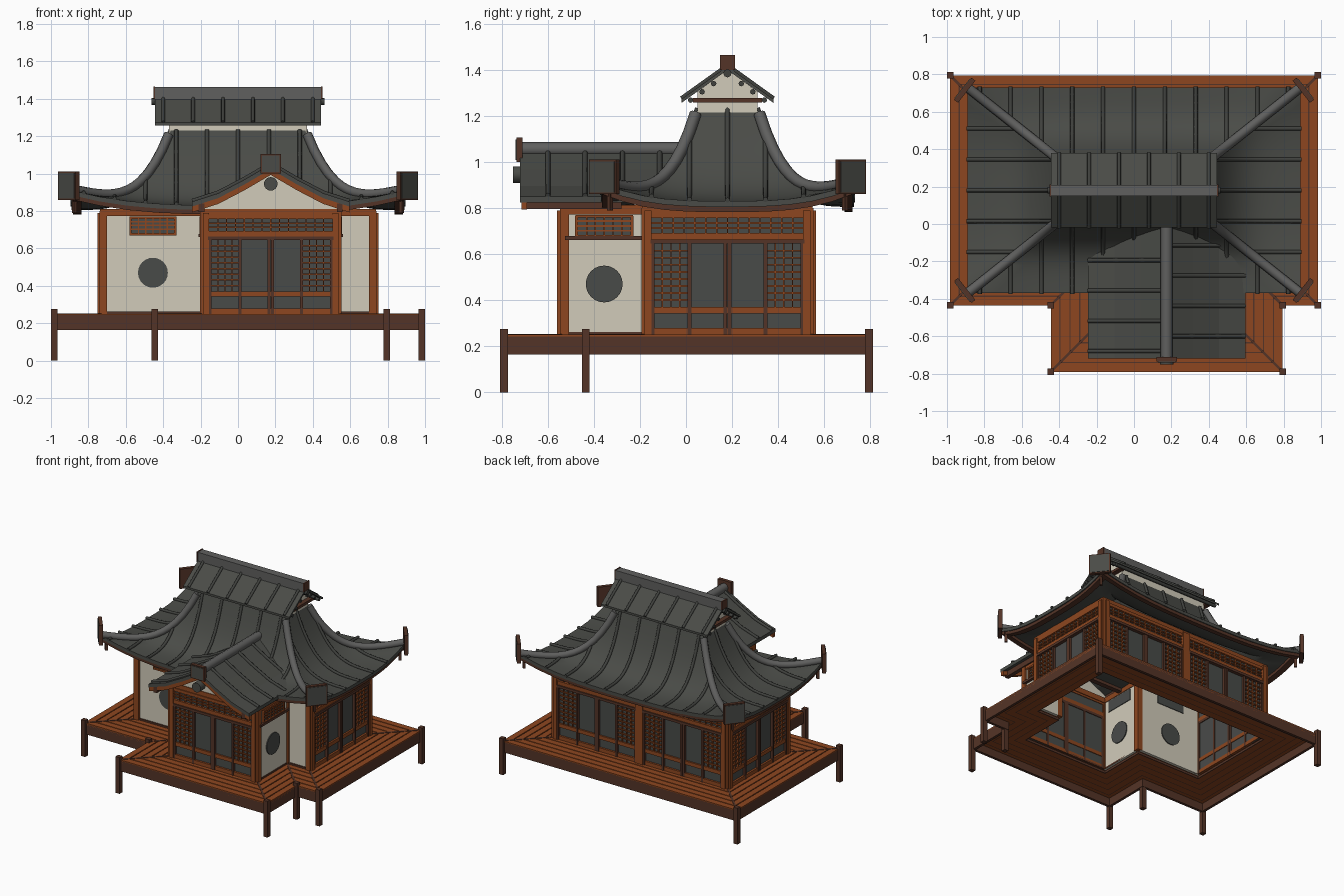
import bpy, bmesh, math
from mathutils import Matrix, Vector

if "Cube" in bpy.data.objects:
    bpy.data.objects.remove(bpy.data.objects["Cube"])


def material(name, r, g, b):
    m = bpy.data.materials.new(name)
    m.use_nodes = True
    m.diffuse_color = (r, g, b, 1)
    m.node_tree.nodes["Principled BSDF"].inputs["Base Color"].default_value = (r, g, b, 1)
    return m


TILE = material("roof tile", .068, .071, .063)
RIB = material("tile rib", .05, .052, .047)
RIDGE = material("ridge tile", .115, .115, .112)
WOOD = material("orange wood", .27, .062, .014)
DARK = material("dark wood", .088, .034, .02)
PLASTER = material("plaster", .64, .6, .49)
GLASS = material("dark glass", .066, .07, .066)


class Part:
    """Collects solids into one named mesh object."""
    def __init__(self, name, loc=(0, 0, 0), angle=0):
        self.name, self.bm, self.mats = name, bmesh.new(), []
        self.base = Matrix.Translation(loc) @ Matrix.Rotation(angle, 4, 'Z')

    def paint(self, faces, mat):
        if mat not in self.mats:
            self.mats.append(mat)
        for f in faces:
            f.material_index = self.mats.index(mat)

    def solid(self, matrix, mat):
        verts = bmesh.ops.create_cube(self.bm, size=1, matrix=self.base @ matrix)["verts"]
        self.paint({f for v in verts for f in v.link_faces}, mat)

    def box(self, x0, x1, y0, y1, z0, z1, mat):
        self.solid(Matrix.Translation(((x0 + x1) / 2, (y0 + y1) / 2, (z0 + z1) / 2))
                   @ Matrix.Diagonal((x1 - x0, y1 - y0, z1 - z0, 1)), mat)

    def beam(self, p, q, w, h, mat):
        p, q = Vector(p), Vector(q)
        turn = (q - p).to_track_quat('X', 'Z').to_matrix().to_4x4()
        self.solid(Matrix.Translation((p + q) / 2) @ turn
                   @ Matrix.Diagonal(((q - p).length, w, h, 1)), mat)

    def disc(self, x, z, r, y0, y1, mat):
        m = Matrix.Translation((x, (y0 + y1) / 2, z)) @ Matrix.Rotation(math.pi / 2, 4, 'X')
        verts = bmesh.ops.create_cone(self.bm, cap_ends=True, segments=24, radius1=r, radius2=r,
                                      depth=abs(y1 - y0), matrix=self.base @ m)["verts"]
        self.paint({f for v in verts for f in v.link_faces}, mat)

    def grid(self, loops, mat, wrap=True):
        """Skin closed loops; wrap joins last to first, otherwise the ends are capped."""
        rows = [[self.bm.verts.new(self.base @ Vector(p)) for p in loop] for loop in loops]
        n, faces = len(rows[0]), []
        for i in range(len(rows) - (0 if wrap else 1)):
            a, b = rows[i], rows[(i + 1) % len(rows)]
            faces += [self.bm.faces.new((a[j], a[(j + 1) % n], b[(j + 1) % n], b[j])) for j in range(n)]
        if not wrap:
            faces += [self.bm.faces.new(rows[0]), self.bm.faces.new(rows[-1])]
        self.paint(faces, mat)

    def done(self, smooth=False):
        bmesh.ops.recalc_face_normals(self.bm, faces=self.bm.faces)
        mesh = bpy.data.meshes.new(self.name)
        self.bm.to_mesh(mesh)
        self.bm.free()
        for m in self.mats:
            mesh.materials.append(m)
        ob = bpy.data.objects.new(self.name, mesh)
        bpy.context.collection.objects.link(ob)
        if smooth:
            bpy.ops.object.select_all(action='DESELECT')
            ob.select_set(True)
            bpy.context.view_layer.objects.active = ob
            bpy.ops.object.shade_smooth_by_angle(angle=math.radians(35))


def tubes(name, paths, r, mat):
    cu = bpy.data.curves.new(name, 'CURVE')
    cu.dimensions, cu.bevel_depth, cu.bevel_resolution, cu.use_fill_caps = '3D', r, 2, True
    for path in paths:
        sp = cu.splines.new('POLY')
        sp.points.add(len(path) - 1)
        for pt, co in zip(sp.points, path):
            pt.co = (*co, 1)
    cu.materials.append(mat)
    bpy.context.collection.objects.link(bpy.data.objects.new(name, cu))


def outline(d, z):
    """Stepped floor plan, moved inwards by d."""
    X, back, front, x0, x1, porch = .983 - d, .795 - d, -.435 + d, -.445 + d, .795 - d, -.79 + d
    return [(-X, front, z), (x0, front, z), (x0, porch, z), (x1, porch, z),
            (x1, front, z), (X, front, z), (X, back, z), (-X, back, z)]


def ring(part, d0, d1, z0, z1, mat):
    part.grid([outline(d0, z0), outline(d0, z1), outline(d1, z1), outline(d1, z0)], mat)


# Deck: skirt, concentric planks, mitre strips and posts
deck = Part("deck")
ring(deck, 0, .02, .165, .243, DARK)
for i in range(5):
    d = i * .053
    ring(deck, d, d + .046, .225, .25, WOOD)
    ring(deck, d + .046, d + .053, .225, .243, DARK)
for p, q in zip(outline(.01, .249), outline(.26, .249)):
    deck.beam(p, q, .014, .008, DARK)
deck.done()
posts = Part("deck_posts")
for x, y, z in outline(0, 0):
    posts.box(x - .017, x + .017, y - .017, y + .017, 0, .275, DARK)
posts.done()

# House frame: corner posts, sill and top plate
frame = Part("house_frame")
for x, y, z in outline(.262, 0):
    frame.box(x - .02, x + .02, y - .02, y + .02, .25, .8, WOOD)
ring(frame, .25, .275, .25, .262, DARK)
ring(frame, .245, .28, .772, .812, WOOD)
frame.done()


def lattice(part, x0, x1, z0, z1, nx, nz):
    for i in range(1, nx):
        x = x0 + (x1 - x0) * i / nx
        part.box(x - .003, x + .003, -.018, 0, z0, z1, WOOD)
    for i in range(1, nz):
        z = z0 + (z1 - z0) * i / nz
        part.box(x0, x1, -.016, 0, z - .004, z + .004, WOOD)


def screen_wall(name, loc, angle):
    """Sliding doors between lattice panels under a transom; outward is local -y."""
    w = Part(name, loc, angle)
    w.box(-.34, .34, -.005, .01, .25, .78, GLASS)
    for z0, z1, depth, mat in ((.25, .278, .02, WOOD), (.342, .37, .018, WOOD), (.645, .664, .03, DARK),
                               (.664, .692, .022, WOOD), (.757, .78, .022, WOOD)):
        w.box(-.335, .335, -depth, .015, z0, z1, mat)
    for x in (-.325, -.165, -.009, .009, .165, .325):
        w.box(x - .008, x + .008, -.024, .015, .25, .645, DARK)
    for s in (-1, 1):
        w.box(s * .345 - .016, s * .345 + .016, -.03, .015, .25, .79, WOOD)
        lattice(w, min(s * .17, s * .32), max(s * .17, s * .32), .37, .645, 4, 9)
    lattice(w, -.33, .33, .692, .757, 14, 3)
    w.done()


screen_wall("porch_doors", (.175, -.53, 0), 0)
screen_wall("left_doors", (.72, .18, 0), math.pi / 2)
screen_wall("right_doors", (-.72, .18, 0), -math.pi / 2)
for side, x in (("left", .36), ("right", -.36)):
    screen_wall("back_doors_" + side, (x, .535, 0), math.pi)


def plaster_wall(name, loc, angle, half, window=True, band=False):
    w = Part(name, loc, angle)
    w.box(-half, half, -.005, .015, .25, .79, PLASTER)
    if window:
        w.disc(0, .47, .08, -.012, .022, GLASS)
        w.box(-.115, .115, -.01, .02, .68, .765, GLASS)
        lattice(w, -.115, .115, .68, .765, 6, 4)
        w.box(-.125, .125, -.022, 0, .67, .682, WOOD)
        w.box(-.125, .125, -.022, 0, .758, .77, WOOD)
        for x in (-.12, .12):
            w.box(x - .006, x + .006, -.02, 0, .675, .765, WOOD)
    if band:
        w.box(-half, half, -.026, 0, .66, .678, DARK)
    w.done()


plaster_wall("front_wall_right", (-.455, -.17, 0), 0, .265)
plaster_wall("front_wall_left", (.63, -.17, 0), 0, .09, False)
plaster_wall("porch_wall_left", (.535, -.355, 0), math.pi / 2, .17, True, True)
plaster_wall("porch_wall_right", (-.185, -.355, 0), -math.pi / 2, .17, True, True)

# Main roof: a curved hip roof with rising corners
CY = .18


def roof_point(ux, uy, t, dz=0):
    lift = .08 * t ** 1.5 * min(abs(ux), abs(uy)) ** 3
    z = .83 + .4 * max(0, 1 - t) ** 3.6 + lift + dz
    return (ux * (.36 + .53 * t), CY + uy * (.13 + .42 * t), z)


def roof_shell(name, t0, t1, steps, dz, thick, mat):
    n, square = 12, []
    for c, s in ((1, 0), (0, 1), (-1, 0), (0, -1)):
        square += [(c * k + s, s * k - c) for k in (-1 + 2 * i / n for i in range(n))]
    ts = [t0 + (t1 - t0) * i / steps for i in range(steps + 1)]
    section = [(t, dz) for t in ts] + [(t, dz - thick) for t in reversed(ts)]
    shell = Part(name)
    shell.grid([[roof_point(x, y, t, d) for x, y in square] for t, d in section], mat)
    shell.done(True)


roof_shell("main_roof", 0, 1, 14, 0, .025, TILE)
roof_shell("eave_board", .9, .985, 2, -.024, .024, DARK)

ribs, hips = [], []
for s in (-1, 1):
    for along, half, grow, count in ((0, .36, .53, 5), (1, .13, .42, 2)):
        for i in range(-count, count + 1):
            c = i * .165
            t0 = max(0, (abs(c) - half) / grow)
            path = []
            for k in range(11):
                t = t0 + (1.01 - t0) * k / 10
                u = c / (half + grow * t)
                path.append(roof_point(*((s, u) if along else (u, s)), t, .004))
            ribs.append(path)
    for sx in (-1, 1):
        hips.append([roof_point(sx, s, .02 + i * .07, .008) for i in range(15)])
tubes("roof_ribs", ribs, .011, RIB)
tubes("hip_ridges", hips, .026, RIDGE)


def end_plate(part, w, z0, z1):
    part.box(-w, w, -.013, .013, z0, z1, DARK)
    part.box(-w + .008, w - .008, -.017, 0, z0 + .008, z1 - .008, TILE)


for sx in (-1, 1):
    for sy in (-1, 1):
        plate = Part("hip_end_plate", (sx * .905, CY + sy * .535, 0),
                     math.atan2(sy * .42, sx * .53) + math.pi / 2)
        end_plate(plate, .075, .86, 1.01)
        plate.box(-.008, .008, .03, .05, .79, .87, DARK)
        plate.done()


def slab(part, profile, thick, dz, place, a, b, mat):
    """Mirrored roof profile extruded from a to b; place maps (across, along, z)."""
    top = [(-x, z + dz) for x, z in reversed(profile)] + [(x, z + dz) for x, z in profile[1:]]
    loop = top + [(x, z - thick) for x, z in reversed(top)]
    part.grid([[place(x, s, z) for x, z in loop] for s in (a, b)], mat, False)


# Porch roof
PX = .175
PORCH = [(0, 1.05), (.14, .968), (.28, .895), (.42, .85)]


def porch_place(x, y, z):
    return (PX + x, y, z)


porch = Part("porch_roof")
slab(porch, PORCH, .026, 0, porch_place, -.72, -.02, TILE)
slab(porch, PORCH, .032, -.025, porch_place, -.715, -.69, WOOD)
porch.grid([[(PX - .36, y, .79), (PX + .36, y, .79), (PX + .36, y, .83), (PX, y, 1.03), (PX - .36, y, .83)]
            for y in (-.54, -.52)], PLASTER, False)
for s in (-1, 1):
    porch.box(PX + s * .37 - .015, PX + s * .37 + .015, -.715, -.28, .795, .84, DARK)
porch.disc(PX, .945, .036, -.75, -.69, TILE)
porch.done()
tubes("porch_ridge", [[(PX, -.72, 1.055), (PX, 0, 1.055)]], .032, RIDGE)
tubes("porch_ribs", [[(PX + s * x, -.68 + i * .162 + (.08 if s > 0 else 0), z + .004) for x, z in PORCH]
                     for s in (-1, 1) for i in range(4)], .011, RIB)
plate = Part("porch_end_plate", (PX, -.723, 0))
end_plate(plate, .056, 1, 1.105)
plate.done()

# Upper gable roof with plaster gables, tie beams and purlins
UPPER = [(0, 1.415), (.2, 1.272)]


def upper_place(across, along, z):
    return (along, CY + across, z)


upper = Part("upper_roof")
slab(upper, UPPER, .016, 0, upper_place, -.445, .445, TILE)
upper.grid([[(x, CY - .13, 1.215), (x, CY + .13, 1.215), (x, CY + .13, 1.305), (x, CY, 1.4), (x, CY - .13, 1.305)]
            for x in (-.37, .37)], PLASTER, False)
for s in (-1, 1):
    upper.box(s * .385 - .02, s * .385 + .02, CY - .15, CY + .15, 1.258, 1.278, DARK)
    upper.box(s * .447 - .004, s * .447 + .004, CY - .032, CY + .032, 1.4, 1.465, DARK)
upper.box(-.443, .443, CY - .029, CY + .029, 1.395, 1.462, RIDGE)
upper.done()
tubes("upper_ribs", [[(-.4 + i * .16, CY + s * y, z + .003) for y, z in UPPER]
                     for s in (-1, 1) for i in range(6)], .01, RIB)
tubes("purlins", [[(-.445, CY + s * y, 1.383 - .715 * y), (.445, CY + s * y, 1.383 - .715 * y)]
                  for s in (-1, 1) for y in (.06, .11, .16)], .012, RIB)
tubes("ridge_beam", [[(-.462, CY, 1.385), (.462, CY, 1.385)]], .018, RIB)
